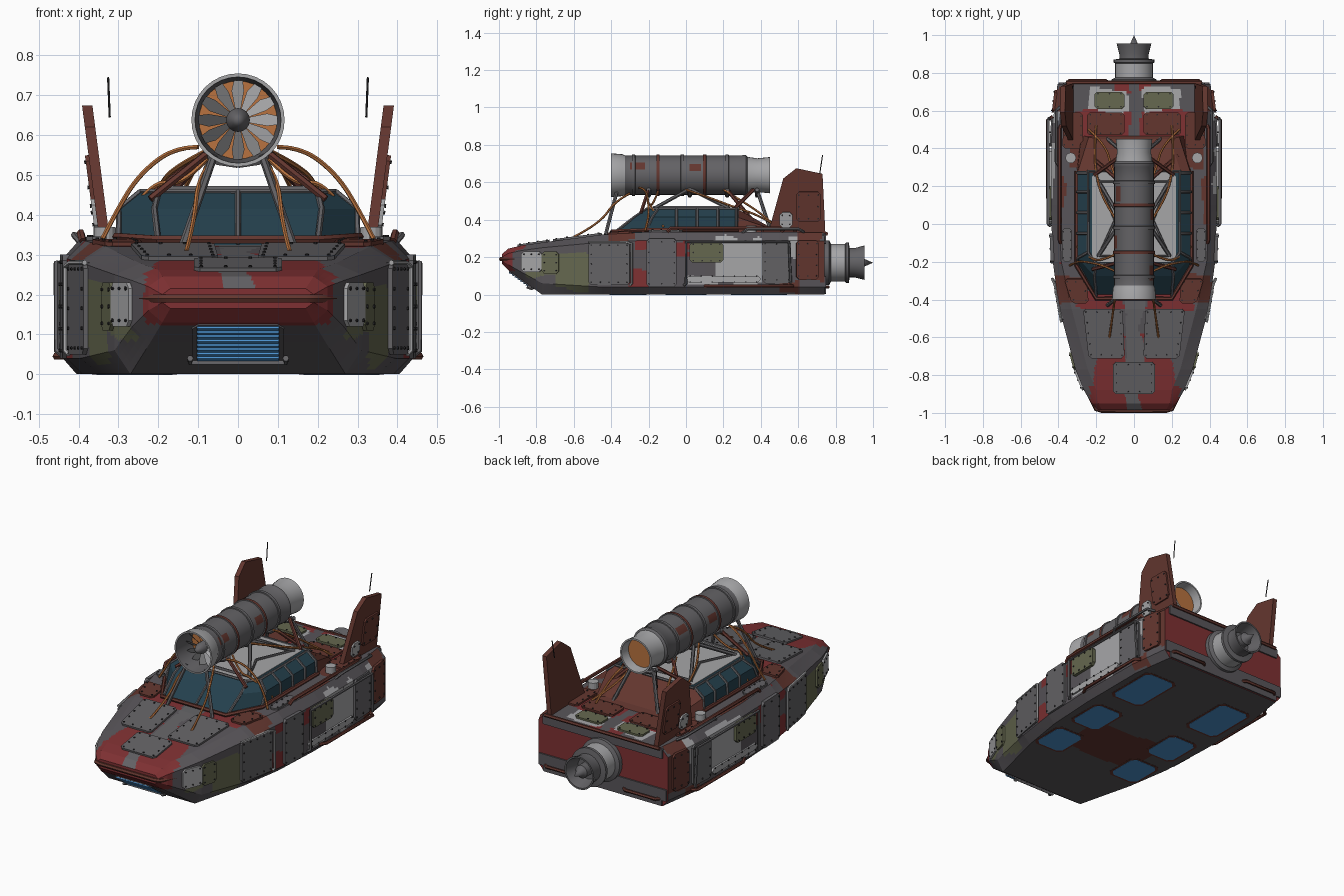
import bpy, bmesh, math
from mathutils import Vector, noise

if "Cube" in bpy.data.objects:
    bpy.data.objects.remove(bpy.data.objects["Cube"])

COL = {"hull_grey": (.098, .09, .1), "plate_grey": (.125, .122, .13), "light_grey": (.38, .38, .39),
       "rust": (.125, .037, .028), "red": (.21, .03, .032), "olive": (.13, .137, .078), "glass_teal": (.018, .052, .075),
       "thruster_blue": (.07, .28, .6), "copper": (.48, .17, .05), "black": (.025, .024, .026)}
MAT = {}
for k, c in COL.items():
    MAT[k] = bpy.data.materials.new(k)
    MAT[k].diffuse_color = (*c, 1)
NAMES = list(COL)
ID = {k: i for i, k in enumerate(NAMES)}


def build(name, verts, faces, mats, idx=None, smooth=None):
    bm = bmesh.new()
    vs = [bm.verts.new(v) for v in verts]
    for i, f in enumerate(faces):
        fc = bm.faces.new([vs[j] for j in f])
        if isinstance(idx, list):
            fc.material_index = idx[i]
    bmesh.ops.remove_doubles(bm, verts=bm.verts[:], dist=1e-5)
    bmesh.ops.recalc_face_normals(bm, faces=bm.faces[:])
    if callable(idx):
        for fc in bm.faces:
            fc.material_index = idx(fc.calc_center_median(), fc.normal)
    me = bpy.data.meshes.new(name)
    bm.to_mesh(me)
    bm.free()
    for m in mats:
        me.materials.append(MAT[m])
    ob = bpy.data.objects.new(name, me)
    bpy.context.collection.objects.link(ob)
    if smooth:
        pick(ob)
        bpy.ops.object.shade_smooth_by_angle(angle=math.radians(smooth))
    return ob


def pick(ob):
    bpy.ops.object.select_all(action='DESELECT')
    ob.select_set(True)
    bpy.context.view_layer.objects.active = ob


def tube(name, pts, r, mat, soft=False, both=True):
    for s in ((1, -1) if both else (1,)):
        cu = bpy.data.curves.new(name, 'CURVE')
        cu.dimensions = '3D'
        cu.bevel_depth, cu.bevel_resolution, cu.use_fill_caps = r, 1, True
        sp = cu.splines.new('NURBS' if soft else 'POLY')
        sp.points.add(len(pts) - 1)
        for q, p in zip(sp.points, pts):
            q.co = (p[0] * s, p[1], p[2], 1)
        if soft:
            sp.order_u, sp.use_endpoint_u, sp.resolution_u = 3, True, 6
        cu.materials.append(MAT[mat])
        ob = bpy.data.objects.new(name, cu)
        bpy.context.collection.objects.link(ob)
        pick(ob)
        bpy.ops.object.convert(target='MESH')
        bpy.ops.object.shade_smooth_by_angle(angle=math.radians(50))


def slab(name, quad, out, th, mat, bolts=True, both=True, cut=.015):
    for s in ((1, -1) if both else (1,)):
        q = [Vector((p[0] * s, p[1], p[2])) for p in quad]
        n = (q[1] - q[0]).cross(q[3] - q[0]).normalized()
        if n.dot(Vector((out[0] * s, out[1], out[2]))) < 0:
            n = -n
        ring = []
        for i in range(4):
            for o in (q[i - 1], q[(i + 1) % 4]):
                ring.append(q[i] + (o - q[i]).normalized() * cut)
        v = [p - n * .012 for p in ring] + [p + n * th for p in ring]
        f = [list(range(8, 16))] + [[i, (i + 1) % 8, (i + 1) % 8 + 8, i + 8] for i in range(8)]
        idx = [0] * 9
        c = sum(q, Vector()) / 4
        for i in range(4 if bolts else 0):            # hexagonal bolts round the border
            a, b = [p + (c - p).normalized() * .022 for p in (q[i], q[(i + 1) % 4])]
            k = max(1, round((b - a).length / .055))
            e = (b - a).normalized()
            g = n.cross(e)
            for j in range(k):
                o = a.lerp(b, j / k) + n * th
                m = len(v)
                for h in (0, .004):
                    v += [o + n * h + (e * math.cos(t * math.pi / 3) + g * math.sin(t * math.pi / 3)) * .0045 for t in range(6)]
                f += [list(range(m + 6, m + 12))] + [[m + t, m + (t + 1) % 6, m + (t + 1) % 6 + 6, m + t + 6] for t in range(6)]
                idx += [1] * 7
        build(name, v, f, [mat, "black"], idx)


def lathe(name, prof, z, mats, segs=32, x=0):         # profile (radius, y), one material per segment
    v, f, idx = [], [], []
    for r, y in prof:
        v += [(x + r * math.cos(2 * math.pi * i / segs), y, z + r * math.sin(2 * math.pi * i / segs)) for i in range(segs)]
    for j in range(len(prof) - 1):
        for i in range(segs):
            k = (i + 1) % segs
            f.append([j * segs + i, j * segs + k, (j + 1) * segs + k, (j + 1) * segs + i])
            idx.append(ID[mats[min(j, len(mats) - 1)]])
    return build(name, v, f, NAMES, idx, 35)


# Hull stations: y, bottom z, chine z, shoulder z, deck z, bottom / side / deck half width
ST = [(-.985, .165, .18, .2, .215, .17, .19, .17), (-.95, .13, .16, .22, .245, .19, .225, .19),
      (-.88, .08, .12, .235, .262, .22, .265, .2), (-.77, 0, .06, .25, .278, .27, .31, .245),
      (-.45, 0, .04, .28, .32, .35, .395, .33), (-.2, 0, .04, .29, .335, .39, .43, .385),
      (.1, 0, .04, .29, .335, .405, .44, .4), (.5, 0, .04, .29, .335, .405, .435, .395),
      (.74, 0, .04, .285, .33, .37, .405, .36)]


def sec(y):
    y = min(max(y, ST[0][0]), ST[-1][0])
    for a, b in zip(ST, ST[1:]):
        if y <= b[0]:
            t = (y - a[0]) / (b[0] - a[0])
            return [p + (q - p) * t for p, q in zip(a, b)]


SIDE = [(-.52, -.71, .03, .23, "olive"), (-.71, -.86, .1, .2, "olive"), (-.19, -.31, .02, .14, "red"), (.03, -.1, .19, .28, "red"),
        (-.2, -.28, .24, .34, "red"), (.42, .15, .1, .31, "light_grey"), (.42, 0, .06, .1, "light_grey"),
        (.6, .54, .2, .31, "light_grey"), (.75, .6, .08, .34, "rust"), (.6, .5, .0, .08, "rust")]
DECK = [(.045, 0, -.3, -1, "plate_grey"), (.2, 0, -.7, -1, "red"), (.11, .05, -.6, -.7, "red"), (.3, .05, -.34, -.46, "red"),
        (.42, .25, -.27, -.42, "rust"), (.3, .03, .6, .42, "red"), (.36, .26, .6, .3, "rust"),
        (.24, .05, .72, .6, "light_grey"), (.1, .03, .76, .7, "red"), (.42, .37, .25, 0, "rust")]


def camo(c, n):
    p = c + noise.noise_vector(c * 7) * .035
    x = abs(p.x)
    if n.y > .7:
        return ID["red"]
    if c.y < -.86 and c.z > .125 and x < .24:
        return ID["plate_grey" if x < .04 and n.z > .5 else "red"]
    if n.z < -.7:
        if x > .3 and -.78 < c.y < -.72:
            return ID["rust"]
        return ID["rust" if x < .22 and -.32 < p.y < -.02 else "hull_grey"]
    if n.z > .7:
        for a, b, y1, y0, m in DECK:
            if b <= x <= a and y0 <= p.y <= y1:
                return ID[m]
    else:
        for y1, y0, z0, z1, m in SIDE:
            if y0 <= p.y <= y1 and z0 <= p.z <= z1:
                return ID[m]
    return ID["hull_grey"]


ys = []
for a, b in zip(ST, ST[1:]):
    k = math.ceil((b[0] - a[0]) / .012)
    ys += [a[0] + (b[0] - a[0]) * i / k for i in range(k)]
ys.append(ST[-1][0])
verts, faces = [], []
for y in ys:
    _, zb, zl, zu, zt, wb, ws, wt = sec(y)
    half = [(0, zb), (wb, zb), (ws, zl), (ws, zu), (wt, zt), (0, zt)]
    pts = []
    for (a, b), n in zip(zip(half, half[1:]), (24, 4, 20, 4, 28)):
        pts += [(a[0] + (b[0] - a[0]) * i / n, a[1] + (b[1] - a[1]) * i / n) for i in range(n)]
    pts.append(half[-1])
    pts += [(-x, z) for x, z in pts[-2:0:-1]]
    verts += [(x, y, z) for x, z in pts]
R = len(pts)
for j in range(len(ys) - 1):
    faces += [[j * R + i, j * R + (i + 1) % R, (j + 1) * R + (i + 1) % R, (j + 1) * R + i] for i in range(R)]
faces += [list(range(R)), list(range((len(ys) - 1) * R, len(ys) * R))]
build("hull", verts, faces, NAMES, camo)

# Bolted armour plates on the sides
W = lambda y: sec(y)[6]
for y0, y1, z0, z1, m, o in [(-.88, -.77, .12, .23, "light_grey", .004), (-.77, -.68, .11, .23, "olive", .004),
                             (-.52, -.3, .05, .28, "plate_grey", .006), (-.21, -.05, .04, .3, "plate_grey", .006),
                             (.02, .2, .17, .28, "olive", .012), (.59, .71, .08, .29, "rust", .006)]:
    slab("side_plate", [(W(y0) + o, y0, z0), (W(y1) + o, y1, z0), (W(y1) + o, y1, z1), (W(y0) + o, y0, z1)], (1, 0, 0), .006, m)
for y0, y1, z0, z1 in [(0, .4, .065, .1), (.41, .56, .06, .29)]:
    slab("side_strip", [(W(y0) + .006, y0, z0), (W(y1) + .006, y1, z0), (W(y1) + .006, y1, z1), (W(y0) + .006, y0, z1)],
         (1, 0, 0), .005, "light_grey" if z1 < .25 else "plate_grey")
# Side rails and bars
tube("side_frame_rail", [(.442, -.01, .05), (.455, .0, .06), (.455, .0, .28), (.455, .55, .28), (.45, .56, .06)], .008, "plate_grey")
tube("lower_side_bar", [(.435, .1, .045), (.457, .14, .045), (.457, .55, .045), (.43, .57, .045)], .009, "rust")
tube("panel_edge_bar", [(.425, -.3, .05), (.433, -.29, .06), (.433, -.29, .27), (.42, -.32, .28), (.385, -.52, .28)], .007, "light_grey")
tube("deck_rail", [(.39, -.1, .335), (.395, -.08, .355), (.395, .5, .355), (.39, .52, .335)], .01, "rust")
tube("shoulder_rail", [(.395, .3, .33), (.412, .33, .35), (.412, .6, .35), (.38, .63, .335)], .008, "plate_grey")

# Bolted armour plates on the deck
Z = lambda y: sec(y)[4] + .003
slab("nose_plate", [(-.11, -.9, Z(-.9)), (.11, -.9, Z(-.9)), (.11, -.73, Z(-.73)), (-.11, -.73, Z(-.73))], (0, 0, 1), .007, "plate_grey", both=False)
for x0, x1, xa, xb, y0, y1, m in [(.05, .24, .06, .27, -.71, -.45, "plate_grey"), (.24, .33, .25, .37, -.42, -.29, "rust"),
                                  (.05, .25, .05, .25, .47, .59, "rust"), (.27, .38, .27, .37, .4, .59, "rust"),
                                  (.05, .21, .05, .21, .61, .7, "olive"), (.33, .38, .33, .38, -.2, -.02, "plate_grey")]:
    slab("deck_plate", [(x0, y0, Z(y0)), (x1, y0, Z(y0)), (xb, y1, Z(y1)), (xa, y1, Z(y1))], (0, 0, 1), .007, m)
for s in (1, -1):
    bpy.ops.mesh.primitive_cylinder_add(vertices=16, radius=.028, depth=.04, location=(s * .335, .35, .35))
    bpy.context.object.name = "deck_vent"
    bpy.context.object.data.materials.append(MAT["light_grey"])

# Nose bumper, front intake grille
tube("bumper", [(.25, -.87, .19), (.24, -.9, .19), (.2, -.98, .19), (.17, -.988, .19), (0, -.988, .19), (-.17, -.988, .19),
                (-.2, -.98, .19), (-.24, -.9, .19), (-.25, -.87, .19)], .012, "rust", both=False)
tube("upper_bumper", [(.2, -.93, .235), (.16, -.975, .212), (-.16, -.975, .212), (-.2, -.93, .235)], .007, "plate_grey", both=False)
S = lambda z: -.77 - z * (.18 / .13) - .002
slab("grille_frame", [(-.115, S(.03), .03), (.115, S(.03), .03), (.115, S(.125), .125), (-.115, S(.125), .125)], (0, -1, -1), .004, "hull_grey", False, False)
for i in range(8):
    z = .038 + i * .0108
    slab("grille_slat", [(-.103, S(z) - .016, z), (.103, S(z) - .016, z), (.103, S(z) - .012, z + .009), (-.103, S(z) - .012, z + .009)],
         (0, -1, .3), .002, "thruster_blue", False, False, .001)
tube("grille_lip", [(-.12, S(.05) - .01, .04), (-.12, S(.03) - .01, .03), (.12, S(.03) - .01, .03), (.12, S(.05) - .01, .04)], .008, "plate_grey", both=False)

# Lift panels under the hull
for y, sx, sy in [(.39, .095, .15), (0, .085, .11), (-.31, .085, .1)]:
    for g, z, m in [(.012, 0, "rust"), (0, -.001, "thruster_blue")]:
        a, b = sx + g, sy + g
        slab("lift_panel", [(.26 - a, y - b, z), (.26 + a, y - b, z), (.26 + a, y + b, z), (.26 - a, y + b, z)], (0, 0, -1), .001, m, False, cut=.025)

# Stern trim
for x, z0, z1 in [(.37, .004, .04), (.4, .035, .1), (.375, .27, .325)]:
    slab("stern_band", [(-x, .742, z0), (x, .742, z0), (x, .742, z1), (-x, .742, z1)], (0, 1, 0), .006, "hull_grey", False, False, .004)
tube("stern_bar", [(.38, .72, .04), (.34, .76, .04), (.15, .76, .04), (.13, .74, .04)], .009, "rust")
tube("stern_top_bar", [(-.36, .75, .325), (.36, .75, .325)], .01, "rust", both=False)

# Cabin: glass with upright sides and sloped shoulders, light roof, rear fairing
low = [(.2, -.39), (.3, -.22), (.3, .28)]
mid = [(.21, -.275), (.298, -.18), (.298, .28)]
top = [(.2, -.21), (.245, -.15), (.245, .28)]
ring = lambda h, z: [(x, y, z) for x, y in h] + [(-x, y, z) for x, y in reversed(h)]
build("cabin_glass", ring(low, .31) + ring(mid, .415) + ring(top, .458), [list(range(12, 18))] +
      [[k + i, k + (i + 1) % 6, k + (i + 1) % 6 + 6, k + i + 6] for i in range(6) for k in (0, 6)], ["glass_teal"])
slab("roof_panel", [(-.222, -.2, .459), (.222, -.2, .459), (.222, .28, .459), (-.222, .28, .459)], (0, 0, 1), .002, "light_grey", False, False, .03)
v = [(.305, .27, .325), (.3, .27, .415), (.25, .27, .46), (-.25, .27, .46), (-.3, .27, .415), (-.305, .27, .325),
     (.28, .47, .325), (.24, .46, .35), (.19, .45, .36), (-.19, .45, .36), (-.24, .46, .35), (-.28, .47, .325)]
build("cabin_fairing", v, [list(range(6)), list(range(6, 12))] + [[i, (i + 1) % 6, (i + 1) % 6 + 6, i + 6] for i in range(6)], ["rust"])
tube("roof_frame", [(0, -.21, .458), (.2, -.21, .458), (.243, -.15, .458), (.243, .28, .458), (0, .28, .458)], .008, "plate_grey")
tube("base_frame", [(0, -.395, .338), (.2, -.395, .338), (.305, -.22, .345), (.305, .28, .345)], .011, "rust")
tube("window_post", [(.2, -.385, .33), (.21, -.275, .415), (.2, -.21, .458)], .008, "plate_grey")
tube("window_post", [(.3, -.22, .33), (.298, -.18, .415), (.245, -.15, .458)], .008, "plate_grey")
tube("window_centre_post", [(0, -.385, .33), (0, -.275, .415), (0, -.21, .46)], .007, "plate_grey", both=False)
for y in (-.05, .06, .17, .27):
    tube("side_window_post", [(.301, y, .33), (.299, y, .415), (.245, y, .458)], .008, "plate_grey")

# Roof turbine with fan
ZT = .638
prof = [(0, -.27), (.098, -.27), (.108, -.4), (.117, -.4), (.112, -.34), (.105, -.325)]
mats = ["copper", "plate_grey", "light_grey", "light_grey", "light_grey"]
for y in (-.28, -.15, -.02, .1, .22):
    prof += [(.105, y - .009), (.111, y - .008), (.111, y + .008), (.105, y + .009)]
    mats += ["plate_grey", "plate_grey", "rust" if y in (-.15, .1) else "plate_grey", "plate_grey"]
prof += [(.105, .3), (.108, .305), (.108, .32), (.098, .33), (.09, .38), (.097, .45), (.088, .45), (.08, .4), (0, .4)]
mats += ["plate_grey"] * 4 + ["light_grey"] * 4 + ["copper"]
lathe("turbine_body", prof, ZT, mats)
lathe("fan_spinner", [(0, -.38), (.016, -.365), (.03, -.335), (.03, -.27)], ZT, ["plate_grey"], 16)
v, f = [], []
for i in range(12):
    a = i * math.pi / 6
    for r, d, y in [(.026, -.26, -.32), (.026, .26, -.3), (.075, .22, -.295), (.1, .1, -.3), (.1, -.12, -.325), (.075, -.2, -.325)]:
        v.append((r * math.cos(a + d), y, ZT + r * math.sin(a + d)))
    f.append([6 * i + j for j in range(6)])
build("fan_blades", v, f, ["light_grey"])
for y0, y1, a0 in [(-.3, -.22, .3), (-.13, -.06, 2.6), (.02, .08, .2), (.12, .2, 2.3)]:    # rust patches on the casing
    v = [(.1065 * math.cos(a0 + k * .08), y, ZT + .1065 * math.sin(a0 + k * .08)) for k in range(6) for y in (y0, y1)]
    build("turbine_rust_patch", v, [[2 * k, 2 * k + 1, 2 * k + 3, 2 * k + 2] for k in range(5)], ["rust"], None, 35)

# Turbine struts and cables
for a, b, m in [((.19, .23, .46), (.07, .03, .56), "plate_grey"), ((.19, -.17, .46), (.07, .01, .56), "plate_grey"),
                ((.14, -.43, .32), (.06, -.37, .55), "plate_grey"), ((.22, -.24, .44), (.07, -.2, .56), "rust"),
                ((.23, .36, .39), (.07, .22, .56), "rust"), ((.14, .45, .35), (.06, .38, .56), "plate_grey"),
                ((.21, .26, .46), (.07, .36, .56), "rust")]:
    tube("strut", [a, b], .01, m)
tube("roof_brace", [(0, .225, .465), (.19, .225, .465), (.1, .02, .465), (.19, -.17, .465), (0, -.17, .465)], .008, "plate_grey")
for y in (-.2, .02, .22, .38):
    tube("turbine_clamp", [(.085, y, .56), (.05, y, .535), (0, y, .528)], .012, "plate_grey")
for p in [[(.1, -.25, .57), (.16, -.22, .57), (.25, -.2, .5), (.31, -.2, .4), (.34, -.22, .34)],
          [(.06, -.3, .54), (.1, -.38, .5), (.11, -.46, .38), (.13, -.6, .308)],
          [(.08, .0, .56), (.16, .12, .52), (.2, .25, .47), (.21, .4, .42), (.2, .52, .345)],
          [(.07, -.15, .55), (.14, -.18, .47), (.22, -.2, .49), (.3, -.12, .36)],
          [(.08, .2, .56), (.12, .3, .5), (.15, .42, .42), (.24, .5, .345)]]:
    tube("cable", p, .006, "copper", True)

# Tail fins with plates and antennas
X = lambda z: .335 + (z - .34) * .13
fp = [(.44, .33), (.52, .62), (.59, .675), (.73, .645), (.745, .33)]
for s in (1, -1):
    v = [(s * (X(z) + d), y, z) for d in (-.013, .013) for y, z in fp]
    build("tail_fin", v, [list(range(5)), list(range(5, 10))] + [[i, (i + 1) % 5, (i + 1) % 5 + 5, i + 5] for i in range(5)], ["rust"])
for y0, y1, z0, z1, m in [(.5, .57, .36, .44, "light_grey"), (.59, .72, .39, .55, "rust")]:
    slab("fin_plate", [(X(z0) + .014, y0, z0), (X(z0) + .014, y1, z0), (X(z1) + .014, y1, z1), (X(z1) + .014, y0, z1)], (1, 0, 0), .008, m)
tube("antenna", [(.322, .715, .645), (.326, .73, .745)], .0028, "black")

# Stern thruster
lathe("stern_thruster", [(.12, .73), (.12, .765), (.1, .775), (.1, .85), (.108, .855), (.108, .87), (.078, .875), (.078, .9), (.092, .955),
                         (.083, .955), (.06, .88), (.036, .88), (.036, .935), (.022, .95), (0, 1)], .17,
      ["plate_grey", "plate_grey", "light_grey"] + ["plate_grey"] * 12)

for m in bpy.data.materials:
    if m.users and not m.is_grease_pencil:
        m.use_nodes = True
        m.node_tree.nodes["Principled BSDF"].inputs["Base Color"].default_value = m.diffuse_color
